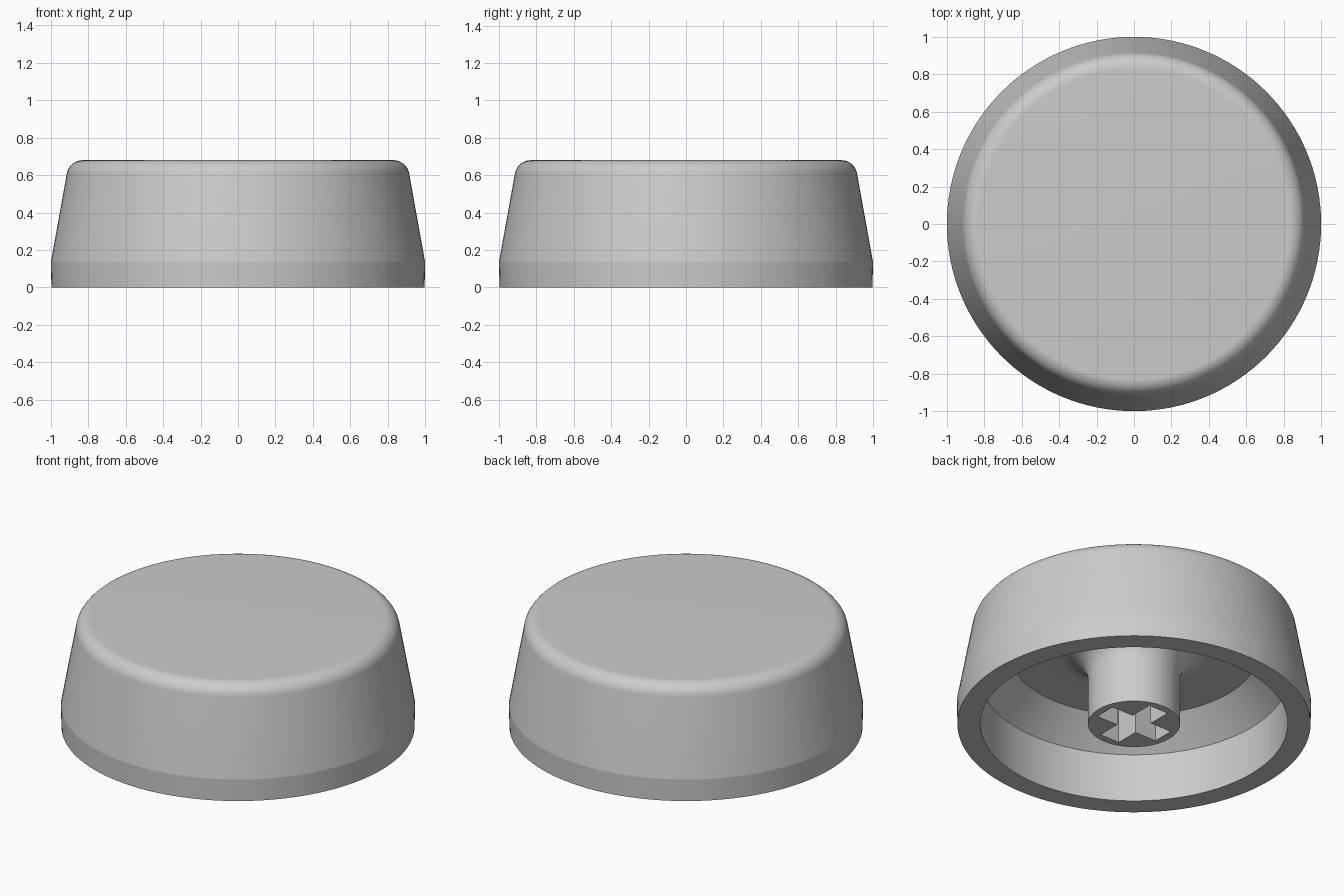
import bpy, bmesh, math
from mathutils import Matrix, Vector

old = bpy.data.objects.get("Cube")
if old:
    bpy.data.objects.remove(old, do_unlink=True)

# One grey plastic
grey = bpy.data.materials.new("grey plastic")
grey.use_nodes = True
colour = (0.6, 0.6, 0.6, 1)
grey.diffuse_color = colour
grey.node_tree.nodes["Principled BSDF"].inputs["Base Color"].default_value = colour


def arc(cx, cz, r, a0, a1, n=16):
    """Points (radius, z) along an arc, angles in degrees."""
    angles = [math.radians(a0 + (a1 - a0) * i / n) for i in range(n + 1)]
    return [(cx + r * math.cos(a), cz + r * math.sin(a)) for a in angles]


def make_object(name, bm):
    bmesh.ops.recalc_face_normals(bm, faces=bm.faces)
    mesh = bpy.data.meshes.new(name)
    bm.to_mesh(mesh)
    bm.free()
    mesh.materials.append(grey)
    obj = bpy.data.objects.new(name, mesh)
    bpy.context.collection.objects.link(obj)
    return obj


def lathe(name, profile, segments=128):
    """Spin a profile that starts and ends on the axis of the cap."""
    bm = bmesh.new()
    rings = []
    for r, z in profile:
        count = 1 if r == 0 else segments
        rings.append([bm.verts.new((r * math.cos(2 * math.pi * i / segments),
                                    r * math.sin(2 * math.pi * i / segments), z))
                      for i in range(count)])
    for a, b in zip(rings, rings[1:]):
        if len(a) == 1 or len(b) == 1:
            continue
        for i in range(segments):
            j = (i + 1) % segments
            bm.faces.new((a[i], a[j], b[j], b[i]))
    # flat discs at both ends
    for ring in (rings[0], rings[-1]):
        bm.faces.new(ring)
    return make_object(name, bm)


# Cap shell: rounded top, sloped wall, skirt, hollow underside and stem
top = arc(0.83, 0.594, 0.086, 90, 10.4)
skirt = [(1, 0.135), (0.997, 0), (0.868, 0)]
hollow = [(0.868, 0.3), (0.70, 0.46)]
stem = arc(0.43, 0.29, 0.17, 90, 180) + [(0.26, 0)]
cap = lathe("button_cap", top + skirt + hollow + stem)

# Cross-shaped socket in the stem
SLOT_LENGTH, SLOT_WIDTH, SLOT_DEPTH = 0.214, 0.067, 0.4
bm = bmesh.new()
L, w = SLOT_LENGTH, SLOT_WIDTH
arm = [(L, -w), (L, w), (w, w)]
outline = [Matrix.Rotation(q * math.pi / 2, 3, "Z") @ Vector((x, y, -0.1))
           for q in range(4) for x, y in arm]
face = bm.faces.new([bm.verts.new(p) for p in outline])
extruded = bmesh.ops.extrude_face_region(bm, geom=[face])
bmesh.ops.translate(bm, vec=(0, 0, SLOT_DEPTH + 0.1),
                    verts=[v for v in extruded["geom"] if isinstance(v, bmesh.types.BMVert)])
cutter = make_object("socket_cutter", bm)
cutter.hide_render = True

cut = cap.modifiers.new("socket", "BOOLEAN")
cut.operation = "DIFFERENCE"
cut.solver = "EXACT"
cut.object = cutter
bpy.ops.object.select_all(action="DESELECT")
bpy.context.view_layer.objects.active = cap
cap.select_set(True)
bpy.ops.object.modifier_apply(modifier=cut.name)
bpy.data.objects.remove(cutter, do_unlink=True)

# Smooth curves, crisp rim and skirt line
bpy.ops.object.shade_smooth_by_angle(angle=math.radians(8))
